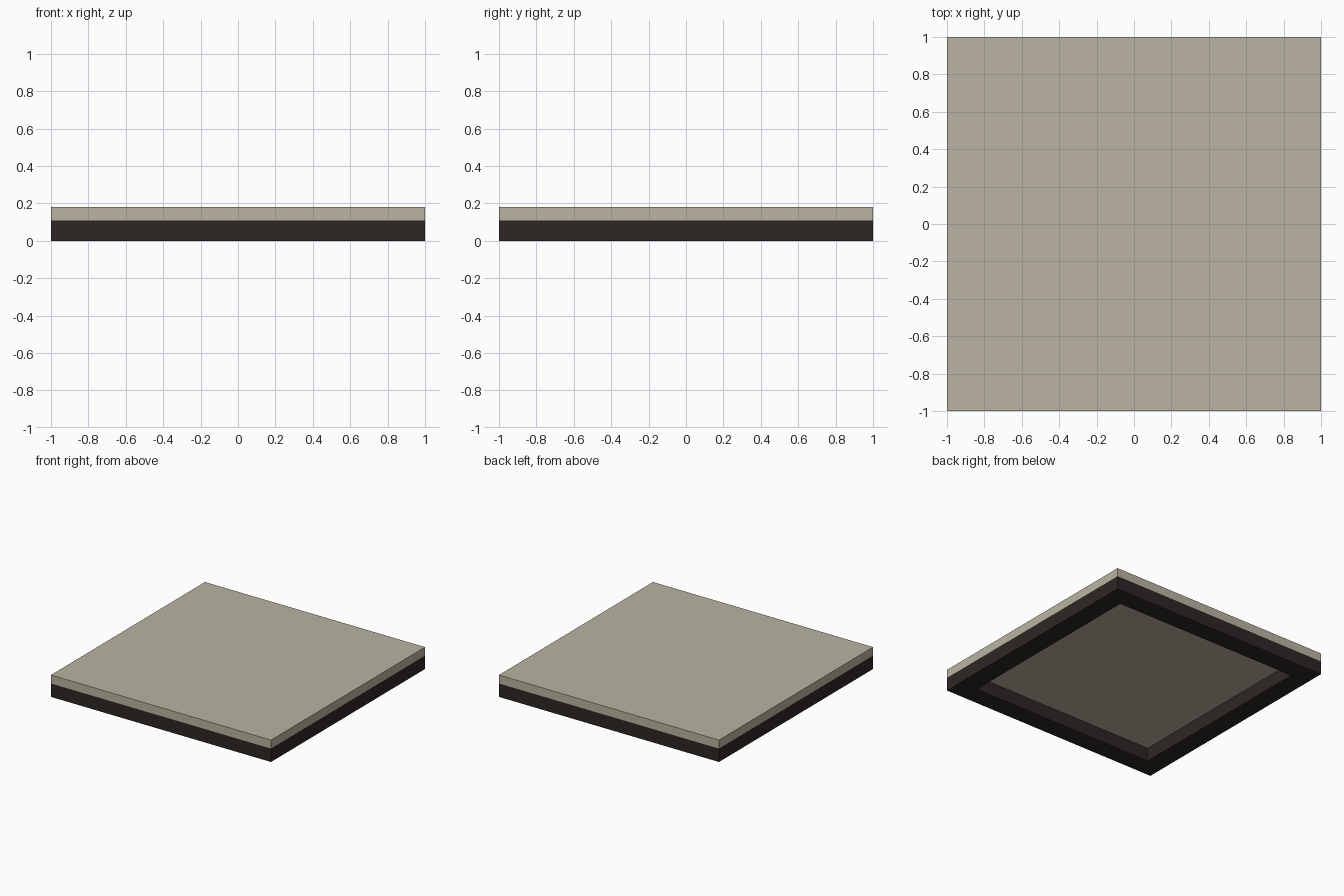
import bpy, bmesh

if "Cube" in bpy.data.objects:
    bpy.data.objects.remove(bpy.data.objects["Cube"])

def material(name, rgb):
    m = bpy.data.materials.new(name)
    m.diffuse_color = (*rgb, 1)
    m.use_nodes = True
    m.node_tree.nodes["Principled BSDF"].inputs["Base Color"].default_value = m.diffuse_color
    return m

def make(name, bm, mat):
    bmesh.ops.recalc_face_normals(bm, faces=bm.faces)
    me = bpy.data.meshes.new(name)
    bm.to_mesh(me)
    bm.free()
    me.materials.append(mat)
    ob = bpy.data.objects.new(name, me)
    bpy.context.collection.objects.link(ob)
    return ob

def ring(bm, half, z):
    return [bm.verts.new((sx * half, sy * half, z))
            for sx, sy in ((-1, -1), (1, -1), (1, 1), (-1, 1))]

def bridge(bm, a, b):
    for i in range(4):
        j = (i + 1) % 4
        bm.faces.new((a[i], a[j], b[j], b[i]))

stone = material("pale_stone", (0.49, 0.455, 0.355))
dark = material("dark_wood", (0.027, 0.02, 0.018))

SPLIT, TOP, OPENING = 0.11, 0.18, 0.84

# Top slab
bm = bmesh.new()
low, high = ring(bm, 1, SPLIT), ring(bm, 1, TOP)
bridge(bm, low, high)
bm.faces.new(low)
bm.faces.new(high)
make("top_slab", bm, stone)

# Square base frame, open in the middle
bm = bmesh.new()
loops = [ring(bm, h, z) for h, z in
         ((1, 0), (1, SPLIT), (OPENING, SPLIT), (OPENING, 0))]
for i in range(4):
    bridge(bm, loops[i], loops[(i + 1) % 4])
make("base_frame", bm, dark)
